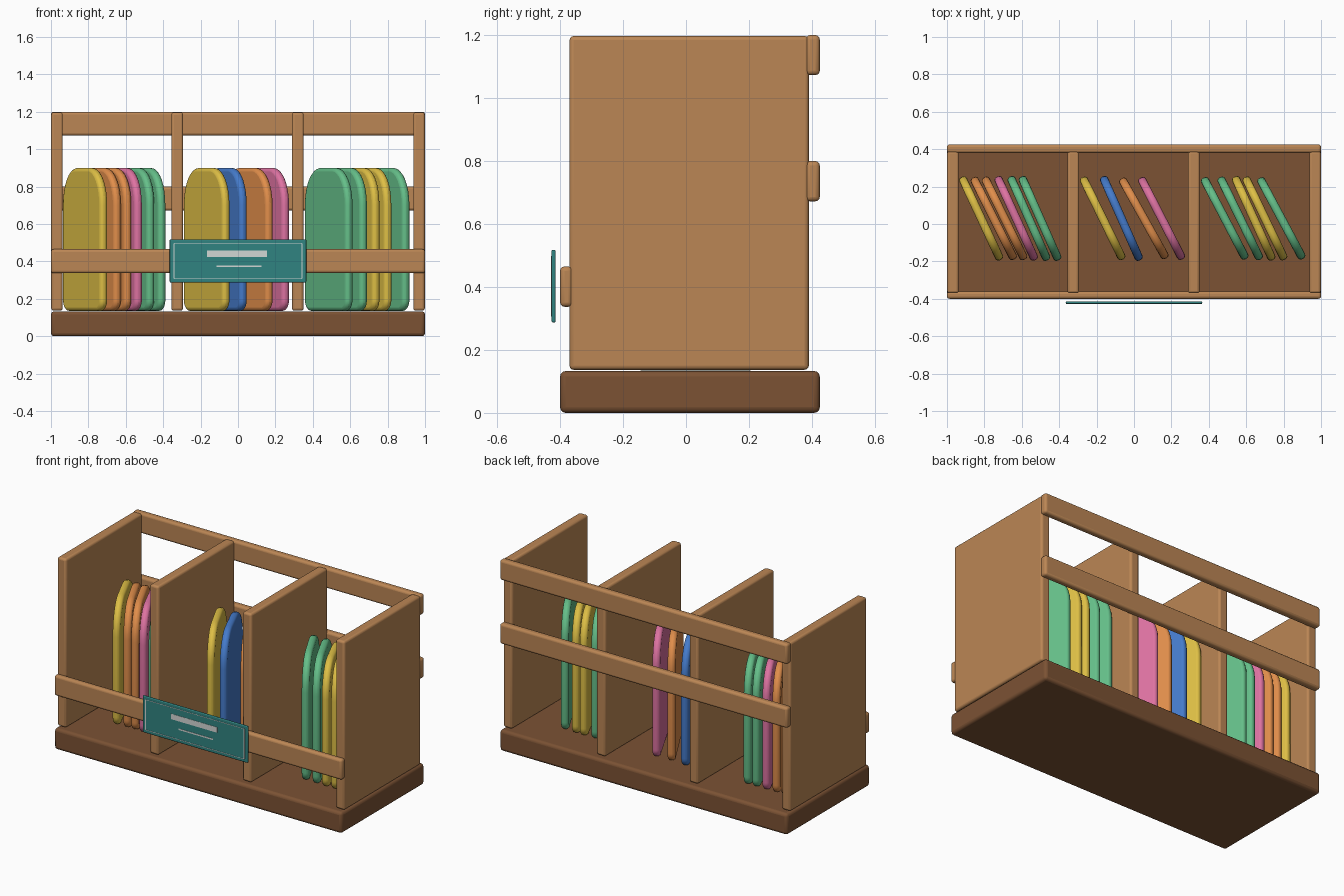
import bpy, bmesh, math
from mathutils import Vector

cube = bpy.data.objects.get("Cube")
if cube:
    bpy.data.objects.remove(cube, do_unlink=True)


def material(name, rgb):
    m = bpy.data.materials.new(name)
    m.use_nodes = True
    m.diffuse_color = (*rgb, 1)
    m.node_tree.nodes["Principled BSDF"].inputs["Base Color"].default_value = (*rgb, 1)
    return m


WOOD = material("light wood", (0.50, 0.24, 0.09))
DARK = material("dark wood", (0.20, 0.085, 0.034))
TEAL = material("teal", (0.03, 0.23, 0.22))
PALE = material("pale grey", (0.65, 0.68, 0.66))
COLOURS = {
    "yellow": material("yellow", (0.73, 0.52, 0.06)),
    "orange": material("orange", (0.75, 0.27, 0.07)),
    "pink": material("pink", (0.73, 0.17, 0.36)),
    "green": material("green", (0.13, 0.52, 0.25)),
    "blue": material("blue", (0.06, 0.20, 0.60)),
}


def finish(name, bm, mat, bevel=0, segments=3):
    bmesh.ops.recalc_face_normals(bm, faces=bm.faces[:])
    mesh = bpy.data.meshes.new(name)
    bm.to_mesh(mesh)
    bm.free()
    mesh.materials.append(mat)
    obj = bpy.data.objects.new(name, mesh)
    bpy.context.collection.objects.link(obj)
    if bevel:
        mod = obj.modifiers.new("rounded edges", "BEVEL")
        mod.width = bevel
        mod.segments = segments
        mod.limit_method = "ANGLE"
        mod.angle_limit = math.radians(50)
    bpy.ops.object.select_all(action="DESELECT")
    obj.select_set(True)
    bpy.context.view_layer.objects.active = obj
    bpy.ops.object.shade_smooth_by_angle(angle=math.radians(40))
    return obj


def box(name, x, y, z, mat, bevel=0):
    """Box from (low, high) ranges on each axis."""
    bm = bmesh.new()
    bmesh.ops.create_cube(bm, size=1)
    for v in bm.verts:
        v.co = Vector([(r[0] + r[1]) / 2 + c * (r[1] - r[0]) for r, c in zip((x, y, z), v.co)])
    return finish(name, bm, mat, bevel)


def board(name, x_back, x_front, mat):
    """Upright slab with a domed top, turned between its back and front x."""
    length, bottom, top, thick = 0.49, 0.135, 0.90, 0.045
    half = length / 2
    right = []
    # corner: radius across, radius up, centre height, start angle
    for rx, rz, cz, start in ((0.06, 0.06, bottom + 0.06, -90), (0.165, 0.20, top - 0.20, 0)):
        for i in range(9):
            a = math.radians(start + i * 90 / 8)
            right.append((half - rx + rx * math.cos(a), cz + rz * math.sin(a)))
    outline = right + [(-u, z) for u, z in reversed(right)]
    bm = bmesh.new()
    face = bm.faces.new([bm.verts.new((u, -thick / 2, z)) for u, z in outline])
    ext = bmesh.ops.extrude_face_region(bm, geom=[face])
    bmesh.ops.translate(bm, vec=(0, thick, 0),
                        verts=[g for g in ext["geom"] if isinstance(g, bmesh.types.BMVert)])
    obj = finish(name, bm, mat, 0.018)
    obj.location = ((x_back + x_front) / 2, 0.03, 0)
    obj.rotation_euler.z = math.atan2(-0.44, x_front - x_back)


# Frame: base, dividers and rails
box("base", (-1, 1), (-0.40, 0.425), (0, 0.133), DARK, 0.018)
for name, x in (("right_end_panel", -0.968), ("right_divider", -0.325),
                ("left_divider", 0.32), ("left_end_panel", 0.968)):
    box(name, (x - 0.031, x + 0.031), (-0.37, 0.39), (0.137, 1.197), WOOD, 0.013)
box("back_top_rail", (-1, 1), (0.38, 0.425), (1.073, 1.2), WOOD, 0.014)
box("back_middle_rail", (-1, 1), (0.38, 0.425), (0.672, 0.80), WOOD, 0.014)
box("front_rail", (-1, 1), (-0.40, -0.36), (0.337, 0.465), WOOD, 0.014)

# Sign plate with a thin border and plain pale strips
box("sign_plate", (-0.365, 0.365), (-0.427, -0.414), (0.287, 0.518), TEAL, 0.005)
STRIP = (-0.4285, -0.425)
for side, x in (("right", -0.343), ("left", 0.343)):
    box("sign_border_" + side, (x - 0.003, x + 0.003), STRIP, (0.308, 0.497), PALE)
for level, z in (("bottom", 0.308), ("top", 0.497)):
    box("sign_border_" + level, (-0.343, 0.343), STRIP, (z - 0.0015, z + 0.0015), PALE)
box("sign_upper_strip", (-0.165, 0.155), STRIP, (0.423, 0.457), PALE)
box("sign_lower_strip", (-0.115, 0.125), STRIP, (0.369, 0.378), PALE)

# Coloured boards, by bay: colour, back x, front x
BAYS = {
    "right_bay": [("yellow", -0.92, -0.715), ("orange", -0.86, -0.64), ("orange", -0.80, -0.585),
                  ("pink", -0.73, -0.53), ("green", -0.66, -0.465), ("green", -0.60, -0.405)],
    "middle_bay": [("yellow", -0.275, -0.06), ("blue", -0.165, 0.03),
                   ("orange", -0.07, 0.175), ("pink", 0.035, 0.26)],
    "left_bay": [("green", 0.37, 0.60), ("green", 0.46, 0.675), ("yellow", 0.54, 0.74),
                 ("yellow", 0.595, 0.805), ("green", 0.67, 0.905)],
}
for bay, boards in BAYS.items():
    for i, (colour, back, front) in enumerate(boards, 1):
        board(f"{bay}_{colour}_board_{i}", back, front, COLOURS[colour])
